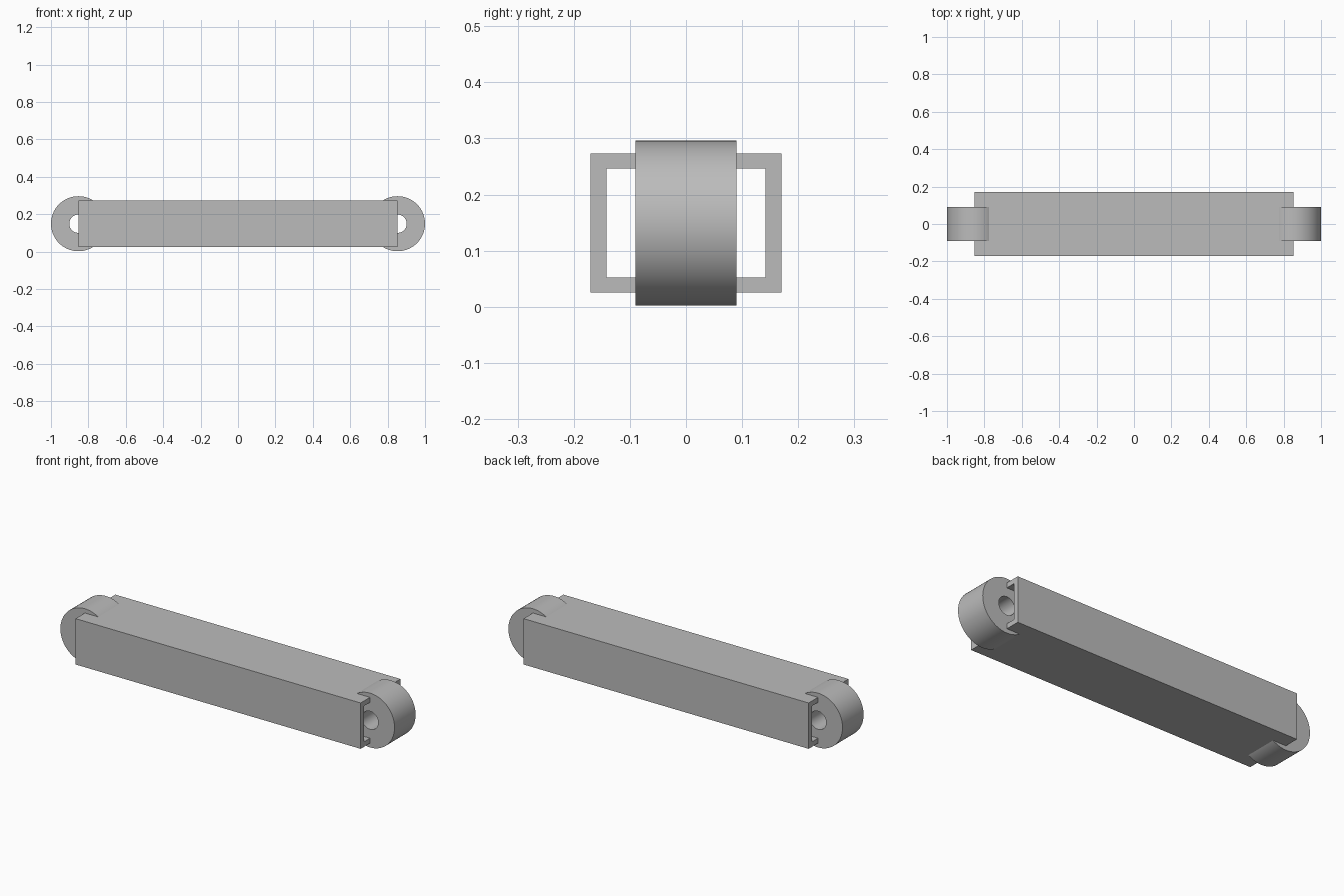
import bpy
import bmesh
import math
from mathutils import Matrix, Vector

cube = bpy.data.objects.get("Cube")
if cube:
    bpy.data.objects.remove(cube, do_unlink=True)

MID_Z = 0.149

grey = bpy.data.materials.new("plain_grey")
grey.use_nodes = True
grey.diffuse_color = (0.5, 0.5, 0.5, 1)
grey.node_tree.nodes["Principled BSDF"].inputs["Base Color"].default_value = grey.diffuse_color


def rectangle(half_w, half_h):
    return [(-half_w, -half_h), (half_w, -half_h), (half_w, half_h), (-half_w, half_h)]


def circle(radius, sides=64):
    angles = [2 * math.pi * i / sides for i in range(sides)]
    return [(radius * math.cos(a), radius * math.sin(a)) for a in angles]


def hollow_prism(name, outer, inner, half_length, rotation, location):
    """Closed wall between two matching outlines, extruded along local z."""
    bm = bmesh.new()
    loops = [[bm.verts.new((u, v, w)) for u, v in outline]
             for outline, w in ((outer, -half_length), (outer, half_length),
                                (inner, half_length), (inner, -half_length))]
    count = len(outer)
    for k in range(4):
        a, b = loops[k], loops[(k + 1) % 4]
        for i in range(count):
            j = (i + 1) % count
            bm.faces.new((a[i], a[j], b[j], b[i]))
    bm.transform(Matrix.Translation(Vector(location)) @ rotation)
    bmesh.ops.recalc_face_normals(bm, faces=bm.faces)
    mesh = bpy.data.meshes.new(name)
    bm.to_mesh(mesh)
    bm.free()
    mesh.materials.append(grey)
    obj = bpy.data.objects.new(name, mesh)
    bpy.context.collection.objects.link(obj)
    return obj


# Rectangular tube along x, open at both ends
along_x = Matrix(((0, 0, 1, 0), (1, 0, 0, 0), (0, 1, 0, 0), (0, 0, 0, 1)))
hollow_prism("beam_tube", rectangle(0.17, 0.124), rectangle(0.142, 0.097),
             0.853, along_x, (0, 0, MID_Z))

# Bored bushings set across each end
along_y = Matrix.Rotation(math.pi / 2, 4, "X")
for side, label in ((1, "left"), (-1, "right")):
    bushing = hollow_prism(label + "_end_bushing", circle(0.147), circle(0.049),
                           0.09, along_y, (side * 0.853, 0, MID_Z))
    bpy.ops.object.select_all(action="DESELECT")
    bushing.select_set(True)
    bpy.context.view_layer.objects.active = bushing
    bpy.ops.object.shade_smooth_by_angle(angle=math.radians(30))
